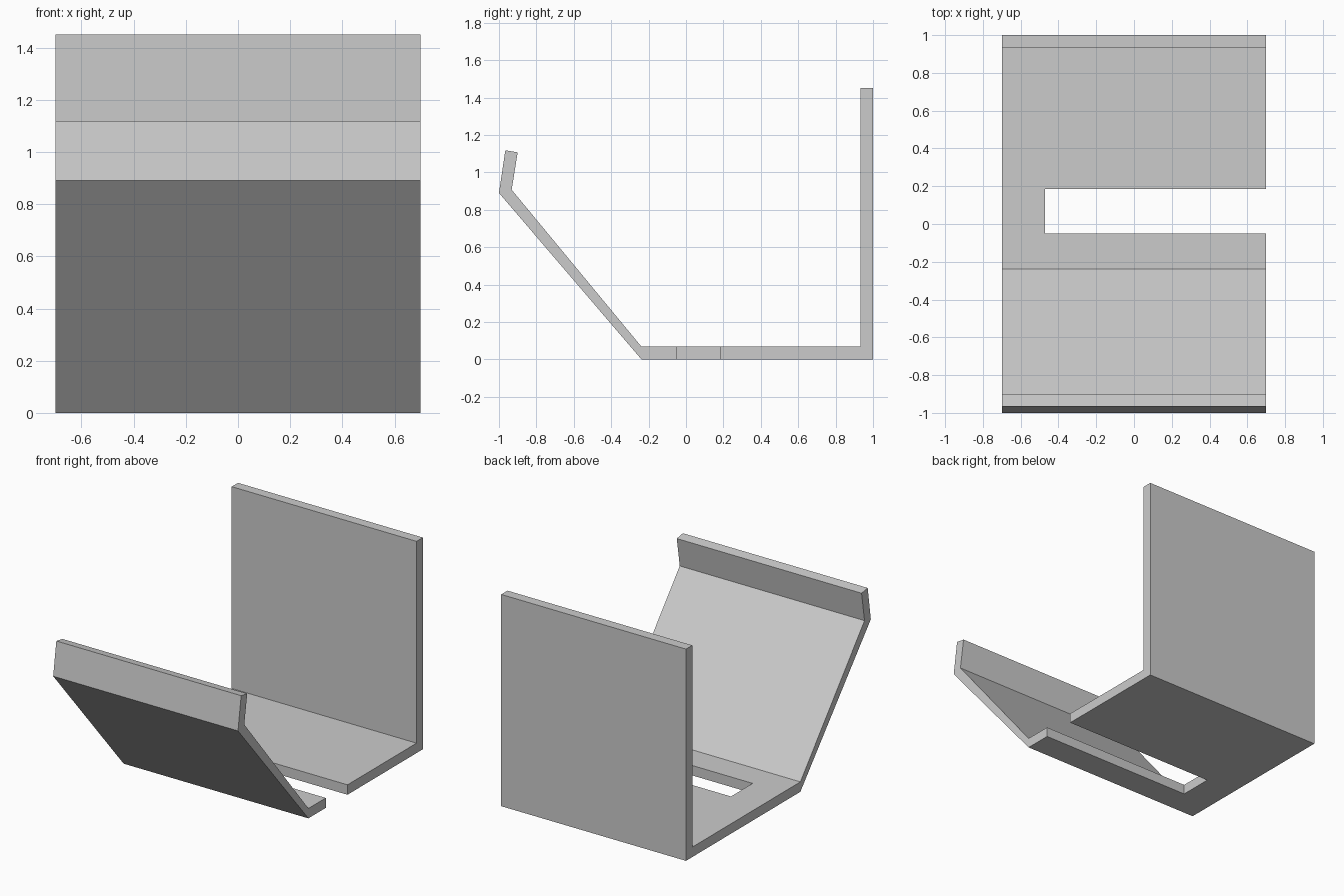
import bpy, bmesh

if "Cube" in bpy.data.objects:
    bpy.data.objects.remove(bpy.data.objects["Cube"])

HALF_WIDTH = 0.70

# Side profile (y, z) of the bent sheet: back wall, floor, sloped front, lip
profile = [(1, 0), (1, 1.45), (0.932, 1.45), (0.932, 0.068), (-0.238, 0.068),
           (-0.932, 0.907), (-0.90, 1.107), (-0.966, 1.118), (-1, 0.89), (-0.238, 0)]


def link(name, bm):
    bmesh.ops.recalc_face_normals(bm, faces=bm.faces)
    mesh = bpy.data.meshes.new(name)
    bm.to_mesh(mesh)
    bm.free()
    obj = bpy.data.objects.new(name, mesh)
    bpy.context.collection.objects.link(obj)
    return obj


def extrude_x(name, points, x0, x1):
    bm = bmesh.new()
    face = bm.faces.new([bm.verts.new((x0, y, z)) for y, z in points])
    ext = bmesh.ops.extrude_face_region(bm, geom=[face], use_keep_orig=True)
    verts = [v for v in ext["geom"] if isinstance(v, bmesh.types.BMVert)]
    bmesh.ops.translate(bm, verts=verts, vec=(x1 - x0, 0, 0))
    return link(name, bm)


# Bent sheet bracket
bracket = extrude_x("bent_bracket", profile, -HALF_WIDTH, HALF_WIDTH)

# Slot through the floor, open on the right side
slot = extrude_x("slot_cutter", [(-0.05, -0.1), (0.185, -0.1), (0.185, 0.2), (-0.05, 0.2)],
                 -0.47, HALF_WIDTH + 0.1)
slot.hide_render = True
slot.hide_set(True)

cut = bracket.modifiers.new("floor_slot", 'BOOLEAN')
cut.operation = 'DIFFERENCE'
cut.solver = 'EXACT'
cut.object = slot
